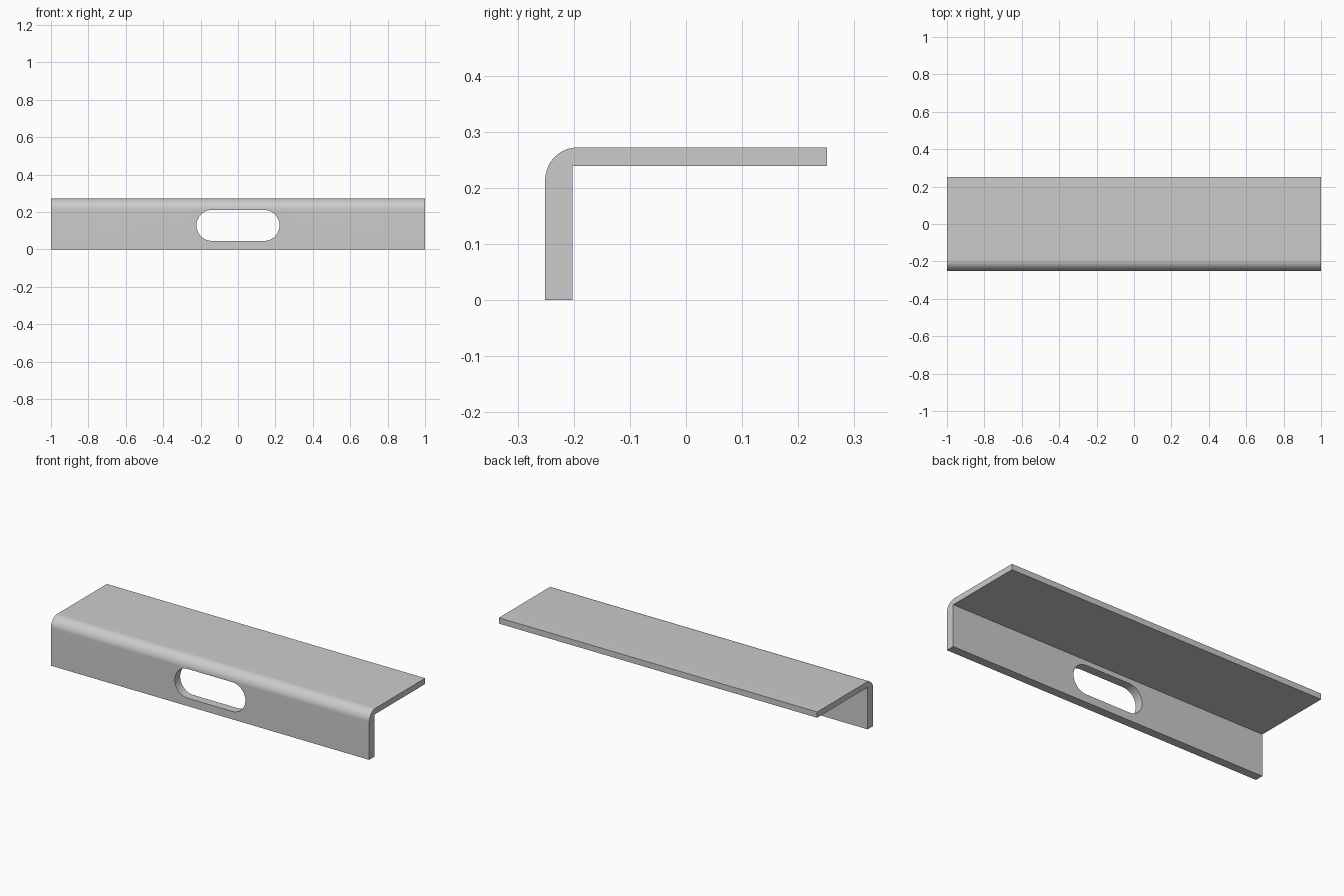
import bpy
import bmesh
from math import sin, cos, pi, radians

if "Cube" in bpy.data.objects:
    bpy.data.objects.remove(bpy.data.objects["Cube"], do_unlink=True)

LENGTH, FRONT, BACK, TOP = 2.0, -0.251, 0.251, 0.272
WALL, SHELF, BEND = 0.049, 0.033, 0.058
SLOT_HALF, SLOT_R, SLOT_Z = 0.222, 0.083, 0.128

grey = bpy.data.materials.new("satin grey metal")
grey.use_nodes = True
colour = (0.6, 0.6, 0.6, 1)
grey.diffuse_color = colour
grey.node_tree.nodes["Principled BSDF"].inputs["Base Color"].default_value = colour


def arc(cx, cy, r, start, end, steps):
    """Points along a circular arc, angles in degrees."""
    angles = [radians(start + (end - start) * i / steps) for i in range(steps + 1)]
    return [(cx + r * cos(a), cy + r * sin(a)) for a in angles]


def extrude(name, points, offset):
    """Extrude a closed loop of 3D points along an offset vector."""
    bm = bmesh.new()
    face = bm.faces.new([bm.verts.new(p) for p in points])
    ext = bmesh.ops.extrude_face_region(bm, geom=[face], use_keep_orig=True)
    verts = [g for g in ext["geom"] if isinstance(g, bmesh.types.BMVert)]
    bmesh.ops.translate(bm, verts=verts, vec=offset)
    bmesh.ops.recalc_face_normals(bm, faces=bm.faces)
    mesh = bpy.data.meshes.new(name)
    bm.to_mesh(mesh)
    bm.free()
    obj = bpy.data.objects.new(name, mesh)
    bpy.context.collection.objects.link(obj)
    mesh.materials.append(grey)
    return obj


# Angled handle: L profile with a rounded outer bend
profile = [(FRONT, 0)]
profile += arc(FRONT + BEND, TOP - BEND, BEND, 180, 90, 16)
profile += [(BACK, TOP), (BACK, TOP - SHELF), (FRONT + WALL, TOP - SHELF), (FRONT + WALL, 0)]
handle = extrude("angle_handle", [(-LENGTH / 2, y, z) for y, z in profile], (LENGTH, 0, 0))

# Rounded slot through the front wall
cx = SLOT_HALF - SLOT_R
slot = arc(cx, SLOT_Z, SLOT_R, -90, 90, 24) + arc(-cx, SLOT_Z, SLOT_R, 90, 270, 24)
cutter = extrude("slot_cutter", [(x, FRONT - 0.05, z) for x, z in slot], (0, WALL + 0.1, 0))

cut = handle.modifiers.new("slot", "BOOLEAN")
cut.operation = "DIFFERENCE"
cut.solver = "EXACT"
cut.object = cutter
bpy.context.view_layer.objects.active = handle
handle.select_set(True)
cutter.select_set(False)
bpy.ops.object.modifier_apply(modifier=cut.name)
bpy.data.objects.remove(cutter, do_unlink=True)

# Smooth the bend and slot, keep the edges crisp
bpy.ops.object.shade_smooth_by_angle(angle=radians(30))
